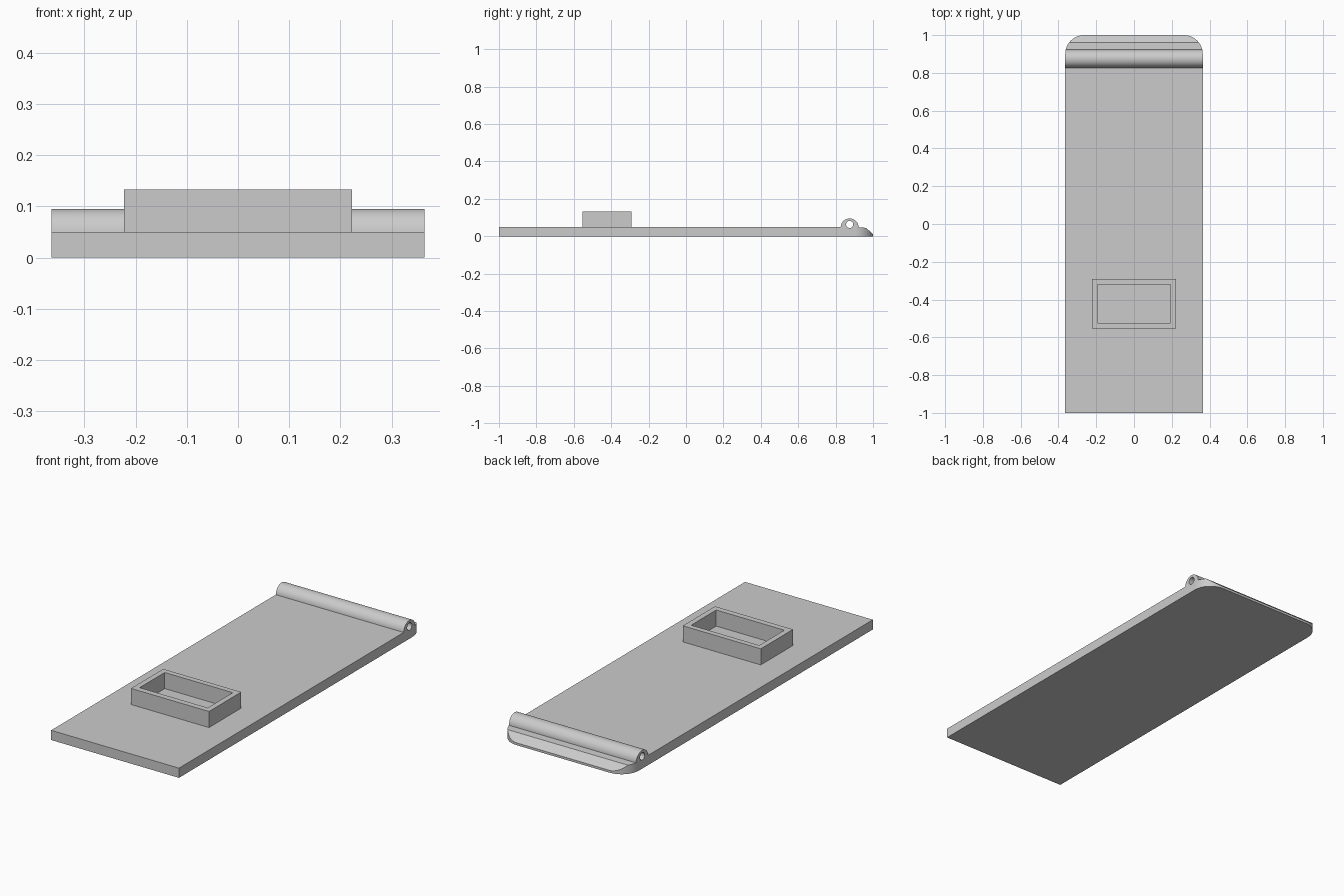
import bpy, bmesh
from math import sin, cos, pi, radians
from mathutils import Vector

cube = bpy.data.objects.get("Cube")
if cube:
    bpy.data.objects.remove(cube, do_unlink=True)

GREY = (0.6, 0.6, 0.6, 1)
grey = bpy.data.materials.new("plain grey")
grey.use_nodes = True
grey.diffuse_color = GREY
grey.node_tree.nodes["Principled BSDF"].inputs["Base Color"].default_value = GREY

HALF, THICK = 0.364, 0.05


def arc(cx, cy, r, start, end, steps):
    """Points on an arc, angles in degrees."""
    angles = [radians(start + (end - start) * i / steps) for i in range(steps + 1)]
    return [(cx + r * cos(a), cy + r * sin(a)) for a in angles]


def prism(name, points, direction):
    """Extrude a closed outline into a solid."""
    bm = bmesh.new()
    face = bm.faces.new([bm.verts.new(p) for p in points])
    new = bmesh.ops.extrude_face_region(bm, geom=[face])["geom"]
    verts = [g for g in new if isinstance(g, bmesh.types.BMVert)]
    bmesh.ops.translate(bm, verts=verts, vec=Vector(direction))
    bmesh.ops.recalc_face_normals(bm, faces=bm.faces)
    mesh = bpy.data.meshes.new(name)
    bm.to_mesh(mesh)
    bm.free()
    mesh.materials.append(grey)
    obj = bpy.data.objects.new(name, mesh)
    bpy.context.collection.objects.link(obj)
    return obj


def side_prism(name, profile, half):
    return prism(name, [(-half, y, z) for y, z in profile], (2 * half, 0, 0))


def cut(target, cutter, operation):
    """Apply a boolean and discard the cutter."""
    cutter.hide_render = True
    mod = target.modifiers.new("cut", "BOOLEAN")
    mod.object, mod.operation, mod.solver = cutter, operation, "EXACT"
    bpy.context.view_layer.objects.active = target
    bpy.ops.object.modifier_apply(modifier=mod.name)
    bpy.data.objects.remove(cutter, do_unlink=True)


# Plate with hinge barrel and sloped back lip, as one side profile
profile = [(-1, 0), (1, 0), (1, 0.012), (0.962, 0.045)]
profile += arc(0.875, 0.047, 0.048, 0, 176, 28)
profile += [(-1, THICK)]
plate = side_prism("hinged_plate", profile, HALF)

# Rounded back corners
R = 0.1
outline = [(-HALF - 0.01, -1.1), (HALF + 0.01, -1.1), (HALF + 0.01, 0.8), (HALF, 0.8)]
outline += arc(HALF - R, 1 - R, R, 0, 90, 16)
outline += arc(R - HALF, 1 - R, R, 90, 180, 16)
outline += [(-HALF, 0.8), (-HALF - 0.01, 0.8)]
cut(plate, prism("corner_cutter", [(x, y, -0.1) for x, y in outline], (0, 0, 0.4)), "INTERSECT")

# Pin hole through the barrel
cut(plate, side_prism("pin_cutter", arc(0.875, 0.063, 0.019, 0, 345, 23), 0.5), "DIFFERENCE")

# Open rectangular socket standing on the plate
def rectangle(x, y0, y1, z):
    return [(-x, y0, z), (x, y0, z), (x, y1, z), (-x, y1, z)]


socket = prism("socket_frame", rectangle(0.222, -0.553, -0.291, THICK), (0, 0, 0.083))
cut(socket, prism("socket_cutter", rectangle(0.194, -0.523, -0.319, 0), (0, 0, 0.3)), "DIFFERENCE")

# Smooth the curved surfaces, keep the edges sharp
bpy.ops.object.select_all(action="DESELECT")
for obj in (plate, socket):
    obj.select_set(True)
bpy.context.view_layer.objects.active = plate
bpy.ops.object.shade_smooth_by_angle(angle=radians(25))
